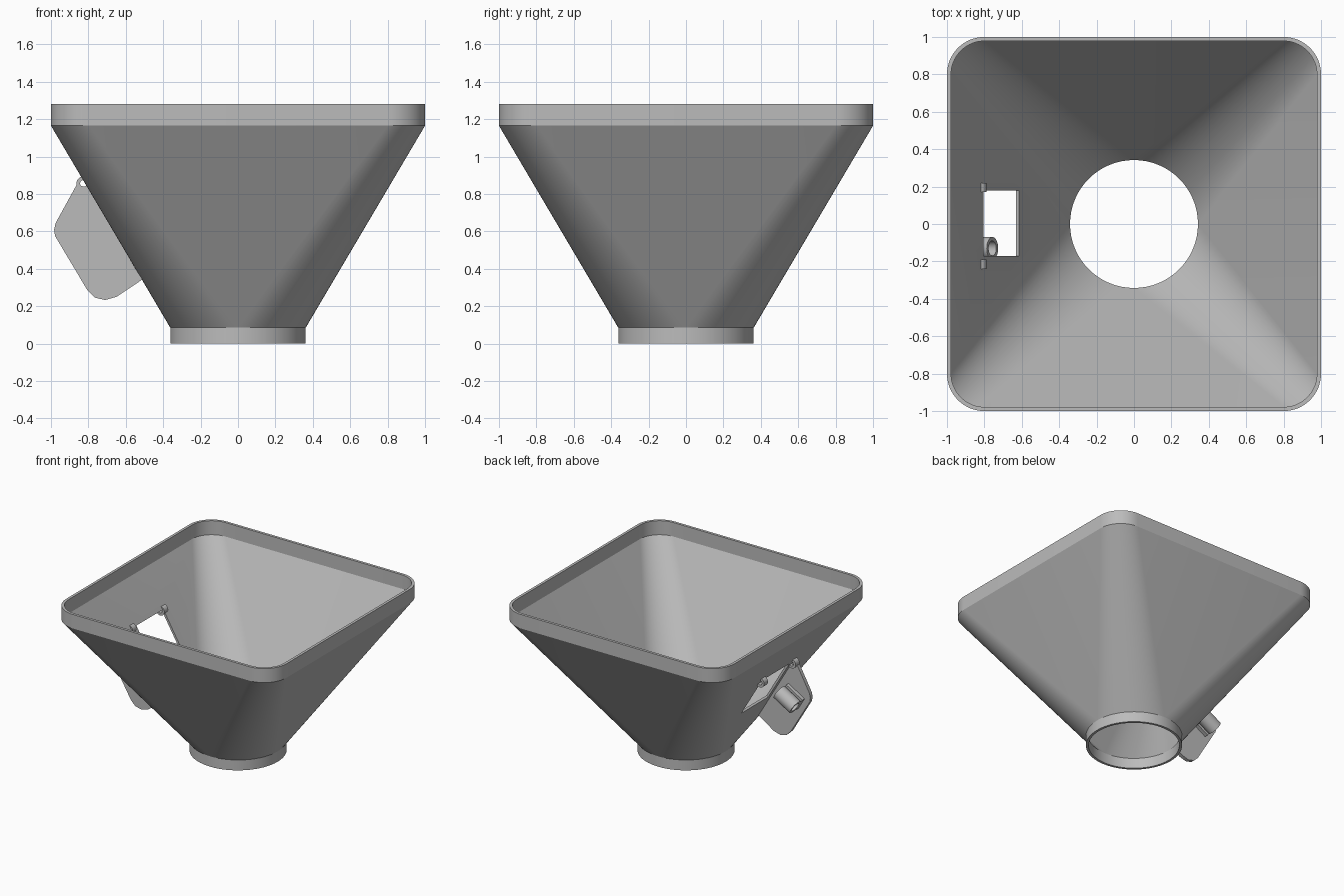
import bpy, bmesh, math
from mathutils import Matrix, Vector

cube = bpy.data.objects.get("Cube")
if cube:
    bpy.data.objects.remove(cube, do_unlink=True)

grey = bpy.data.materials.new("plain grey")
grey.use_nodes = True
GREY = (0.5, 0.5, 0.5, 1)
grey.diffuse_color = GREY
grey.node_tree.nodes["Principled BSDF"].inputs["Base Color"].default_value = GREY


def finish(name, bm, matrix=None):
    bmesh.ops.remove_doubles(bm, verts=bm.verts, dist=0.0001)
    bmesh.ops.recalc_face_normals(bm, faces=bm.faces)
    mesh = bpy.data.meshes.new(name)
    bm.to_mesh(mesh)
    bm.free()
    obj = bpy.data.objects.new(name, mesh)
    bpy.context.collection.objects.link(obj)
    obj.data.materials.append(grey)
    if matrix:
        obj.matrix_world = matrix
    return obj


def smooth(obj):
    bpy.ops.object.select_all(action="DESELECT")
    obj.select_set(True)
    bpy.context.view_layer.objects.active = obj
    bpy.ops.object.shade_smooth_by_angle(angle=math.radians(25))


def rounded_ring(half, radius, z, steps):
    """Rounded square; a circle when half equals radius."""
    points = []
    for q in range(4):
        mid = math.radians(45 + 90 * q)
        cx = math.copysign(half - radius, math.cos(mid))
        cy = math.copysign(half - radius, math.sin(mid))
        for i in range(steps + 1):
            a = math.pi / 2 * (q + i / steps)
            points.append((cx + radius * math.cos(a), cy + radius * math.sin(a), z))
    return points


def loft(name, rings, steps, matrix=None):
    """Skin a closed loop of rings into a hollow solid."""
    bm = bmesh.new()
    loops = [[bm.verts.new(p) for p in rounded_ring(*r, steps)] for r in rings]
    n = len(loops[0])
    for a, b in zip(loops, loops[1:] + loops[:1]):
        for i in range(n):
            j = (i + 1) % n
            bm.faces.new((a[i], a[j], b[j], b[i]))
    bmesh.ops.dissolve_degenerate(bm, dist=0.0001, edges=bm.edges)
    return finish(name, bm, matrix)


def tube(name, center, axis, outer, inner, length):
    h = length / 2
    rings = [(outer, outer, -h), (outer, outer, h), (inner, inner, h), (inner, inner, -h)]
    turn = Vector(axis).to_track_quat("Z", "Y").to_matrix().to_4x4()
    smooth(loft(name, rings, 8, Matrix.Translation(center) @ turn))


def box(name, center, size, turn):
    bm = bmesh.new()
    bmesh.ops.create_cube(bm, size=1)
    bmesh.ops.scale(bm, verts=bm.verts, vec=size)
    return finish(name, bm, Matrix.Translation(center) @ turn)


# Hopper: round spout, funnel walls and straight rounded square rim
LOW, HIGH, TOP = 0.085, 1.165, 1.28
hopper = loft("hopper", [
    (0.362, 0.362, 0), (0.362, 0.362, LOW), (1, 0.2, HIGH), (1, 0.2, TOP),
    (0.978, 0.178, TOP), (0.978, 0.178, HIGH), (0.342, 0.342, LOW), (0.342, 0.342, 0)], 16)

# Window through the right wall, square to the slope
slope = Vector((-0.638, 0, HIGH - LOW)).normalized()
normal = Vector((slope.z, 0, -slope.x))
turn = Matrix((normal, (0, 1, 0), slope)).transposed().to_4x4()
cutter = box("window_cutter", (-0.725, 0.005, 0.70), (0.2, 0.35, 0.375), turn)
cutter.hide_render = True
cut = hopper.modifiers.new("window", "BOOLEAN")
cut.operation = "DIFFERENCE"
cut.solver = "EXACT"
cut.object = cutter
bpy.context.view_layer.update()
bpy.context.view_layer.objects.active = hopper
bpy.ops.object.modifier_apply(modifier=cut.name)
bpy.data.objects.remove(cutter, do_unlink=True)
smooth(hopper)

# Open side door standing out from the wall
outline = [(-0.865, 0.845), (-0.975, 0.645), (-0.983, 0.61), (-0.978, 0.575),
           (-0.805, 0.285), (-0.765, 0.246), (-0.711, 0.233), (-0.65, 0.25),
           (-0.508, 0.345), (-0.802, 0.838)]
bm = bmesh.new()
face = bm.faces.new([bm.verts.new((x, -0.24, z)) for x, z in outline])
pushed = bmesh.ops.extrude_face_region(bm, geom=[face])["geom"]
bmesh.ops.translate(bm, vec=(0, 0.03, 0),
                    verts=[v for v in pushed if isinstance(v, bmesh.types.BMVert)])
smooth(finish("door", bm))

# Hinge eyes on both sides of the window
for side, y in (("front", -0.215), ("back", 0.195)):
    tube(side + "_hinge_eye", (-0.826, y, 0.856), (0, 1, 0), 0.038, 0.018, 0.05)

# Latch tube on the inside of the door, with its foot
center = Vector((-0.83, -0.13, 0.585))
tube("latch_tube", center, normal, 0.06, 0.04, 0.17)
box("latch_foot", center + Vector((0, -0.068, 0)), (0.17, 0.036, 0.11), turn)
